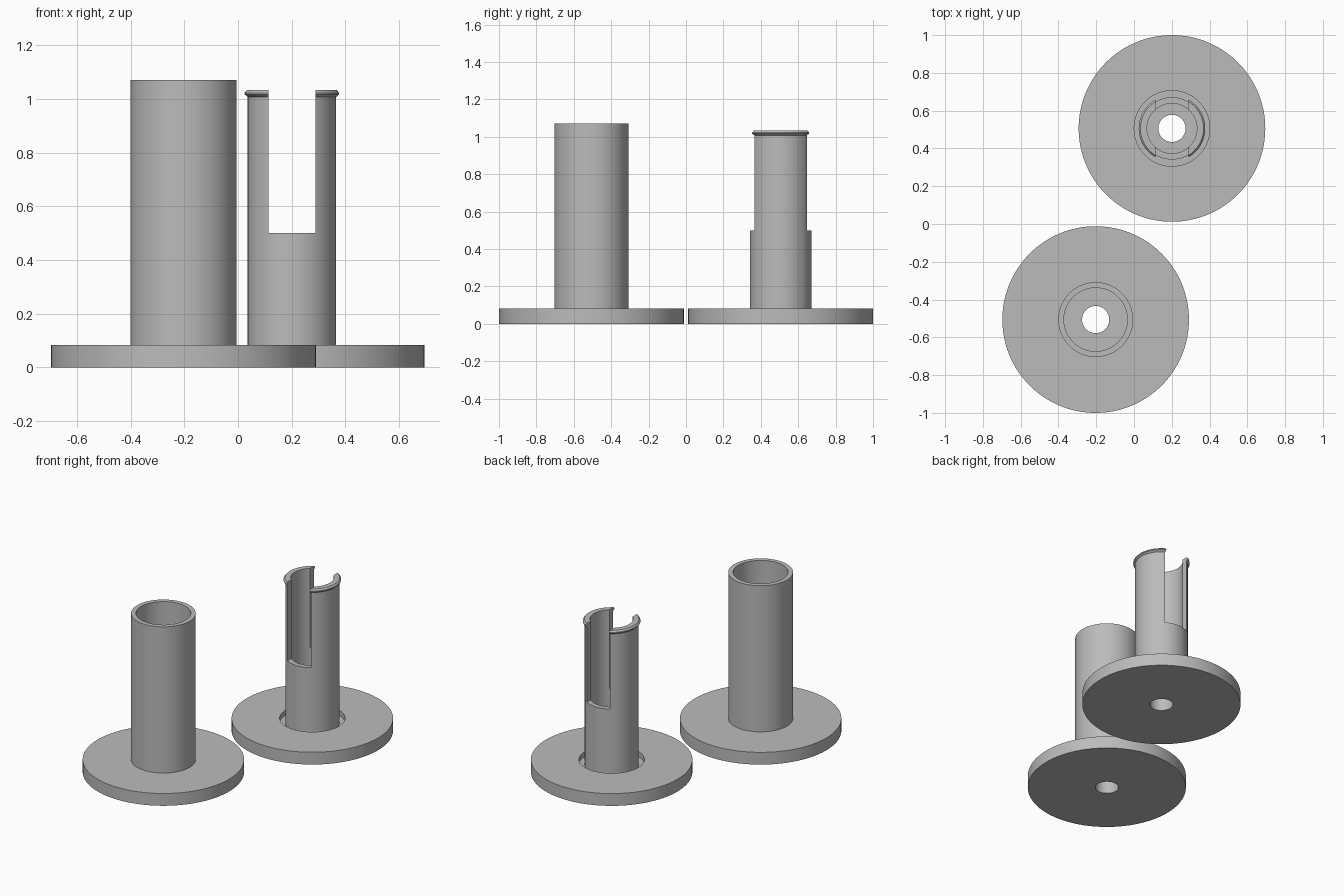
import bpy, bmesh, math

if "Cube" in bpy.data.objects:
    bpy.data.objects.remove(bpy.data.objects["Cube"])

grey = bpy.data.materials.new("plain grey")
grey.diffuse_color = (0.5, 0.5, 0.5, 1.0)
grey.use_nodes = True
grey.node_tree.nodes["Principled BSDF"].inputs["Base Color"].default_value = grey.diffuse_color

SEGMENTS = 128
FLANGE_R, FLANGE_H, BORE_R = 0.494, 0.083, 0.072


def lathe(name, profile, location):
    """Spin a closed (radius, height) outline around the z axis."""
    bm = bmesh.new()
    rings = []
    for i in range(SEGMENTS):
        a = 2 * math.pi * i / SEGMENTS
        rings.append([bm.verts.new((r * math.cos(a), r * math.sin(a), z)) for r, z in profile])
    n = len(profile)
    for i in range(SEGMENTS):
        here, after = rings[i], rings[(i + 1) % SEGMENTS]
        for j in range(n):
            k = (j + 1) % n
            bm.faces.new((here[j], after[j], after[k], here[k]))
    bmesh.ops.recalc_face_normals(bm, faces=bm.faces)
    mesh = bpy.data.meshes.new(name)
    bm.to_mesh(mesh)
    bm.free()
    mesh.materials.append(grey)
    obj = bpy.data.objects.new(name, mesh)
    obj.location = location
    bpy.context.collection.objects.link(obj)
    return obj


def activate(obj):
    bpy.ops.object.select_all(action='DESELECT')
    obj.select_set(True)
    bpy.context.view_layer.objects.active = obj


# Flange with a plain sleeve, open at the top, bored through the base
sleeve = lathe("sleeve_with_flange", [
    (BORE_R, 0), (FLANGE_R, 0), (FLANGE_R, FLANGE_H),
    (0.198, FLANGE_H), (0.198, 1.07), (0.168, 1.07),
    (0.168, FLANGE_H), (BORE_R, FLANGE_H)], (-0.203, -0.506, 0))

# Flange with a seating groove and a snap-fit core with a lipped rim
core = lathe("snap_core_with_flange", [
    (BORE_R, 0), (FLANGE_R, 0), (FLANGE_R, FLANGE_H),
    (0.2, FLANGE_H), (0.2, 0.049), (0.165, 0.049),
    (0.165, 1.008), (0.176, 1.017), (0.176, 1.023), (0.167, 1.033),
    (0.132, 1.033), (0.132, FLANGE_H), (BORE_R, FLANGE_H)], (0.201, 0.506, 0))

# Slot through the upper core, leaving two spring arms
bpy.ops.mesh.primitive_cube_add(size=1, location=(0.201, 0.506, 0.85))
cutter = bpy.context.object
cutter.name = "slot_cutter"
cutter.scale = (0.174, 0.6, 0.7)
cutter.hide_render = True
slot = core.modifiers.new("slot", 'BOOLEAN')
slot.operation = 'DIFFERENCE'
slot.solver = 'EXACT'
slot.object = cutter
activate(core)
bpy.ops.object.modifier_apply(modifier=slot.name)
bpy.data.objects.remove(cutter, do_unlink=True)

# Smooth round walls, sharp edges
for obj in (sleeve, core):
    activate(obj)
    bpy.ops.object.shade_smooth_by_angle(angle=math.radians(30))
